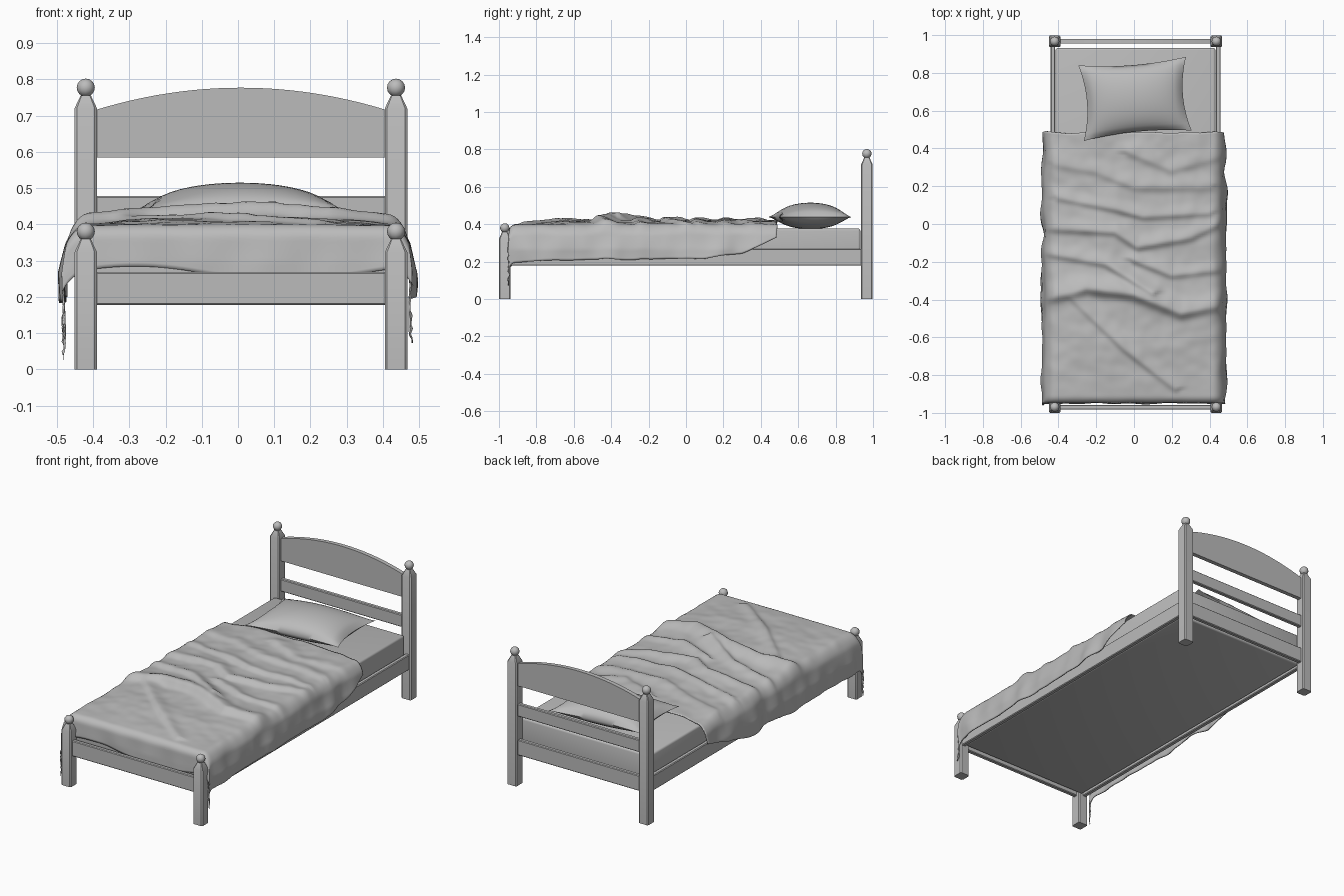
import bpy, bmesh, math
from mathutils import Vector, noise

if "Cube" in bpy.data.objects:
    bpy.data.objects.remove(bpy.data.objects["Cube"])

CX = 0.008           # centre line of the bed frame


def material(name, v):
    m = bpy.data.materials.new(name)
    m.diffuse_color = (v, v, v, 1)
    m.use_nodes = True
    m.node_tree.nodes["Principled BSDF"].inputs["Base Color"].default_value = m.diffuse_color
    return m


GREY = material("plain grey", 0.5)


def finish(name, bm, angle=35):
    bmesh.ops.recalc_face_normals(bm, faces=bm.faces)
    me = bpy.data.meshes.new(name)
    bm.to_mesh(me)
    bm.free()
    ob = bpy.data.objects.new(name, me)
    bpy.context.collection.objects.link(ob)
    me.materials.append(GREY)
    bpy.ops.object.select_all(action='DESELECT')
    ob.select_set(True)
    bpy.context.view_layer.objects.active = ob
    bpy.ops.object.shade_smooth_by_angle(angle=math.radians(angle))
    return ob


def box(name, x0, x1, y0, y1, z0, z1, bevel=0.004, segs=1):
    bm = bmesh.new()
    bmesh.ops.create_cube(bm, size=1)
    for v in bm.verts:
        v.co = ((x0 + x1) / 2 + v.co.x * (x1 - x0), (y0 + y1) / 2 + v.co.y * (y1 - y0),
                (z0 + z1) / 2 + v.co.z * (z1 - z0))
    bmesh.ops.bevel(bm, geom=bm.edges[:], offset=bevel, segments=segs, profile=0.5, affect='EDGES')
    return finish(name, bm)


def post(name, x, y, h):
    """Square chamfered post, tapered cap and ball knob."""
    bm = bmesh.new()
    rings = []
    for half, z in ((0.031, 0), (0.031, h), (0.014, h + 0.036)):
        c = half * 0.8
        pts = [(half, -c), (half, c), (c, half), (-c, half), (-half, c), (-half, -c), (-c, -half), (c, -half)]
        rings.append([bm.verts.new((x + a, y + b, z)) for a, b in pts])
    for r0, r1 in zip(rings, rings[1:]):
        for i in range(8):
            bm.faces.new((r0[i], r0[(i + 1) % 8], r1[(i + 1) % 8], r1[i]))
    bm.faces.new(rings[0])
    bm.faces.new(rings[-1])
    knob = bmesh.ops.create_uvsphere(bm, u_segments=12, v_segments=8, radius=0.025)
    bmesh.ops.translate(bm, verts=knob["verts"], vec=(x, y, h + 0.057))
    finish(name, bm)


# Posts
for side, x in (("left", -0.42), ("right", 0.436)):
    post("head_post_" + side, x, 0.967, 0.72)
    post("foot_post_" + side, x, -0.969, 0.323)

# Arched headboard
bm = bmesh.new()
N = 24
prof = [(-0.392, 0.585), (0.408, 0.585)]
for i in range(N + 1):
    t = 1 - 2 * i / N
    prof.append((CX + 0.4 * t, 0.716 + 0.061 * (1 - t * t)))
face = bm.faces.new([bm.verts.new((x, 0.955, z)) for x, z in prof])
ext = bmesh.ops.extrude_face_region(bm, geom=[face])
bmesh.ops.translate(bm, verts=[g for g in ext["geom"] if isinstance(g, bmesh.types.BMVert)], vec=(0, 0.025, 0))
finish("headboard", bm)

# Slat, rails and mattress
box("headboard_slat", -0.395, 0.41, 0.955, 0.98, 0.405, 0.478)
box("head_rail", -0.395, 0.41, 0.955, 0.98, 0.177, 0.268)
box("foot_rail", -0.395, 0.41, -0.983, -0.958, 0.177, 0.268)
for side, s in (("left", -1), ("right", 1)):
    xs = sorted((CX + s * 0.425, CX + s * 0.45))
    box("side_rail_" + side, xs[0], xs[1], -0.945, 0.94, 0.178, 0.268)
box("mattress", CX - 0.423, CX + 0.423, -0.945, 0.932, 0.187, 0.377, 0.012, 3)

# Pillow: two puffed sheets sharing a pinched seam
corners = [Vector((-0.265, 0.44)), Vector((0.305, 0.495)), Vector((0.275, 0.885)), Vector((-0.295, 0.84))]
bm = bmesh.new()
M = 20
for top in (1, -1):
    grid = []
    for j in range(M + 1):
        row = []
        for i in range(M + 1):
            u, v = 2 * i / M - 1, 2 * j / M - 1
            pu = u * (1 - 0.11 * (1 - v * v) * u * u)
            pv = v * (1 - 0.11 * (1 - u * u) * v * v)
            a, b = (pu + 1) / 2, (pv + 1) / 2
            p = (corners[0] * (1 - a) + corners[1] * a) * (1 - b) + (corners[3] * (1 - a) + corners[2] * a) * b
            puff = ((1 - u * u) * (1 - v * v)) ** 0.6
            z = 0.438 + (0.077 if top > 0 else -0.064) * puff
            row.append(bm.verts.new((p.x, p.y, z)))
        grid.append(row)
    for j in range(M):
        for i in range(M):
            bm.faces.new((grid[j][i], grid[j][i + 1], grid[j + 1][i + 1], grid[j + 1][i]))
bmesh.ops.remove_doubles(bm, verts=bm.verts[:], dist=1e-5)
finish("pillow", bm, 60)

# Blanket folds: (height, width, path seen from above)
FOLDS = [
    (0.042, 0.050, [(-0.5, -0.40), (-0.25, -0.34), (0.0, -0.37), (0.25, -0.47), (0.5, -0.42)]),
    (0.016, 0.030, [(-0.32, -0.40), (-0.05, -0.66), (0.22, -0.87)]),
    (0.024, 0.035, [(-0.5, -0.02), (-0.1, -0.04), (0.02, -0.12), (0.3, -0.07), (0.5, 0.03)]),
    (0.018, 0.030, [(-0.4, 0.14), (-0.1, 0.08), (0.05, 0.04), (0.4, 0.06)]),
    (0.022, 0.032, [(-0.48, -0.15), (-0.15, -0.21), (0.1, -0.36)]),
    (0.018, 0.030, [(0.0, -0.19), (0.2, -0.27), (0.48, -0.24)]),
    (0.014, 0.040, [(-0.02, 0.38), (0.2, 0.29), (0.46, 0.36)]),
    (0.014, 0.040, [(-0.42, 0.32), (-0.2, 0.28), (0.0, 0.2), (0.4, 0.2)]),
]


def seg_dist(p, a, b):
    d = b - a
    t = max(0, min(1, (p - a).dot(d) / d.length_squared))
    off = p - a - d * t
    return off.length, off.y


def folds(x, y):
    p, h = Vector((x, y)), 0
    for height, width, path in FOLDS:
        d, dy = min(seg_dist(p, Vector(a), Vector(b)) for a, b in zip(path, path[1:]))
        w = width * (0.6 if dy < 0 else 1.3)      # steeper towards the foot
        h += height * math.exp(-(d / w) ** 2)
    return min(h, 0.055)


def bend(s, half, r):
    """Cloth length s past a rounded edge gives (position, drop)."""
    d = s - (half - r)
    if d <= 0:
        return s, 0
    if d < r * math.pi / 2:
        return half - r + r * math.sin(d / r), r - r * math.cos(d / r)
    return half, r + d - r * math.pi / 2


def lerp_table(y, tab):
    for (y0, a), (y1, b) in zip(tab, tab[1:]):
        if y <= y1:
            return a + (b - a) * max(0, (y - y0) / (y1 - y0))
    return tab[-1][1]


HANG = [(-0.95, 0.18), (-0.75, 0.17), (-0.3, 0.165), (0.1, 0.16), (0.3, 0.125), (0.5, 0.05)]
bm = bmesh.new()
NX, NY = 110, 140
grid = []
for j in range(NY + 1):
    row = []
    for i in range(NX + 1):
        f, g = 2 * i / NX - 1, j / NY
        s = 1 if f > 0 else -1
        front = 0.115 + 0.022 * math.sin(f * 5 + 0.6)
        head = 0.485 + 0.012 * noise.noise((f * 4, 3, 0))
        b = head - g * (head + 0.95 + front)
        by, drop_y = (b, 0) if b > -0.8 else bend(-b, 0.945, 0.035)
        y = b if b > -0.8 else -by
        hang = lerp_table(y, HANG) + (0.02 if s < 0 else 0) + 0.02 * noise.noise((s * 3, y * 5, 1))
        ax, drop_x = bend(abs(f) * (0.462 + hang), 0.462, 0.05)
        x = s * ax
        drop = drop_x + drop_y
        out = min(1, drop / 0.13)
        flat = 1 - min(1, drop / 0.06)
        crown = (1 - min(1, (x / 0.46) ** 2)) * min(1, max(0, (y + 0.95) / 0.3))
        z = 0.397 + 0.022 * crown - drop
        z += (0.25 + 0.75 * flat) * folds(x, y) * (0.55 + 0.45 * (1 - abs(x) / 0.5))
        q = Vector((x * 7, y * 7, 0.5))
        z += flat * (0.007 * noise.noise(q) + 0.004 * noise.noise(q * 2.3)) * min(1, (y + 0.96) * 5)
        wave = noise.noise((s * 2, y * 9, z * 4)) * 0.018
        if drop_x > 0:
            x += s * out * (0.026 + wave) * min(1, drop_x / 0.05)
        if drop_y > 0:
            y -= min(1, drop_y / 0.1) * (0.006 + 0.008 * noise.noise((x * 8, 7, z * 4)))
        row.append(bm.verts.new((x, y, z)))
    grid.append(row)
for j in range(NY):
    for i in range(NX):
        bm.faces.new((grid[j][i], grid[j + 1][i], grid[j + 1][i + 1], grid[j][i + 1]))
blanket = finish("blanket", bm, 50)
mod = blanket.modifiers.new("thickness", 'SOLIDIFY')
mod.thickness = 0.006
mod.offset = -1
